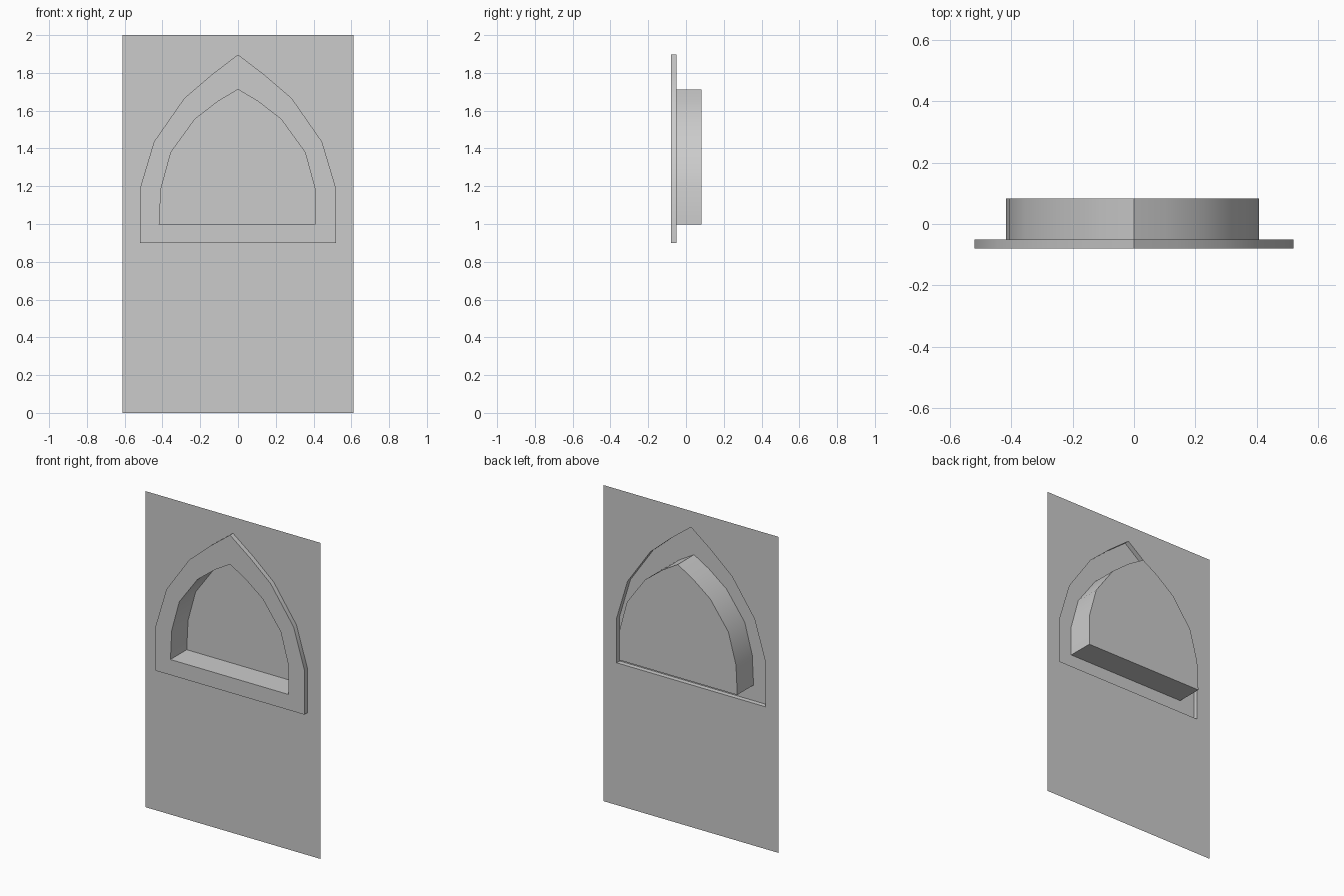
import bpy, bmesh, math

if "Cube" in bpy.data.objects:
    bpy.data.objects.remove(bpy.data.objects["Cube"])

WALL_Y, FRONT_Y, BACK_Y = -0.05, -0.08, 0.083

# Pointed-arch half profiles (x, z), sill to just below the apex
OUTER = [(0.52, 0.90), (0.52, 1.185), (0.445, 1.435), (0.285, 1.665), (0.14, 1.79)]
INNER = [(0.408, 0.998), (0.408, 1.185), (0.355, 1.38), (0.228, 1.555), (0.105, 1.65)]


def arch(half, apex):
    return half + [(0, apex)] + [(-x, z) for x, z in reversed(half)]


def loop(bm, pts, y):
    verts = [bm.verts.new((x, y, z)) for x, z in pts]
    edges = [bm.edges.new((a, b)) for a, b in zip(verts, verts[1:] + verts[:1])]
    return verts, edges


def bridge(bm, a, b):
    n = len(a)
    for i in range(n):
        j = (i + 1) % n
        bm.faces.new((a[i], a[j], b[j], b[i]))


outer = arch(OUTER, 1.897)
inner = arch(INNER, 1.712)
inner[-1] = (-0.417, 0.998)  # slightly splayed lower left corner

bm = bmesh.new()

# Wall sheet with an arch-shaped hole
_, wall_edges = loop(bm, [(-0.612, 0), (0.612, 0), (0.612, 2), (-0.612, 2)], WALL_Y)
step, step_edges = loop(bm, outer, WALL_Y)
bmesh.ops.triangle_fill(bm, edges=wall_edges + step_edges, use_beauty=True,
                        normal=(0, -1, 0))
# drop any fill that landed inside the arch opening
inside = [f for f in bm.faces if all(v in step for v in f.verts)
          and abs(f.calc_center_median().x) < 0.4
          and 0.9 < f.calc_center_median().z < 1.6]
bmesh.ops.delete(bm, geom=inside, context='FACES_ONLY')

# Raised frame: outer step, front ring
front, _ = loop(bm, outer, FRONT_Y)
rim, _ = loop(bm, inner, FRONT_Y)
bridge(bm, step, front)
bridge(bm, front, rim)

# Recess: side walls and closed back
back, _ = loop(bm, inner, BACK_Y)
bridge(bm, rim, back)
cap = bm.faces.new(back)

# Face everything towards the front
bmesh.ops.recalc_face_normals(bm, faces=bm.faces)
cap.normal_update()
if cap.normal.y > 0:
    bmesh.ops.reverse_faces(bm, faces=bm.faces)

mesh = bpy.data.meshes.new("arched_niche_wall")
bm.to_mesh(mesh)
bm.free()
obj = bpy.data.objects.new("arched_niche_wall", mesh)
bpy.context.collection.objects.link(obj)
bpy.context.view_layer.objects.active = obj
obj.select_set(True)
bpy.ops.object.shade_smooth_by_angle(angle=math.radians(40))
